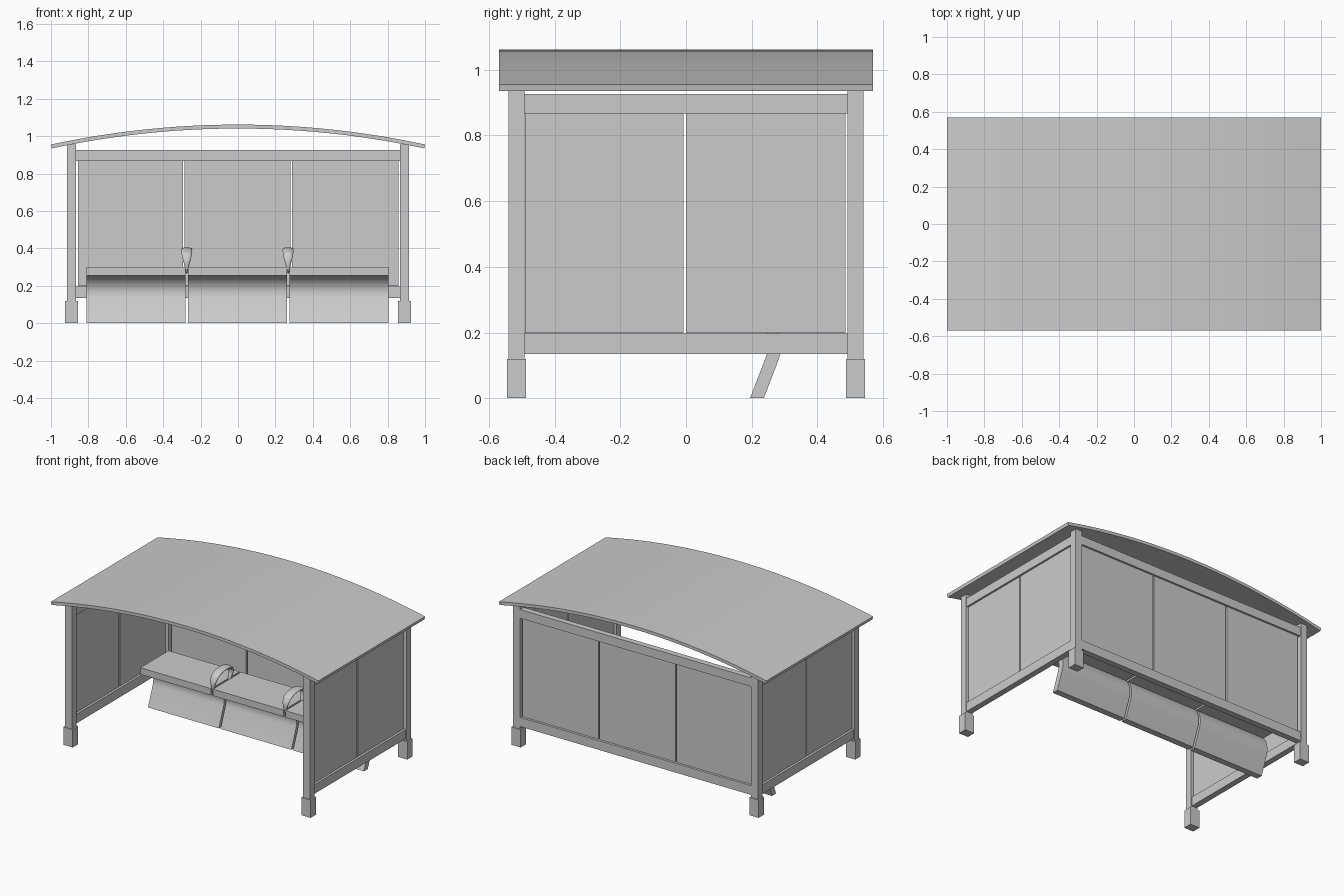
import bpy, bmesh, math
from mathutils import Vector

if "Cube" in bpy.data.objects:
    bpy.data.objects.remove(bpy.data.objects["Cube"])


def finish(name, verts, faces, smooth=False):
    mesh = bpy.data.meshes.new(name)
    bm = bmesh.new()
    vs = [bm.verts.new(v) for v in verts]
    for f in faces:
        bm.faces.new([vs[i] for i in f])
    bmesh.ops.recalc_face_normals(bm, faces=bm.faces)
    bm.to_mesh(mesh)
    bm.free()
    ob = bpy.data.objects.new(name, mesh)
    bpy.context.collection.objects.link(ob)
    if smooth:
        bpy.ops.object.select_all(action='DESELECT')
        ob.select_set(True)
        bpy.context.view_layer.objects.active = ob
        bpy.ops.object.shade_smooth_by_angle(angle=math.radians(35))
    return ob


def loft(name, rings, smooth=False):
    """Skin equal-sized closed rings and cap both ends."""
    n = len(rings[0])
    verts = [v for r in rings for v in r]
    faces = [(k * n + i, k * n + (i + 1) % n, (k + 1) * n + (i + 1) % n, (k + 1) * n + i)
             for k in range(len(rings) - 1) for i in range(n)]
    faces += [tuple(range(n)), tuple(range(len(verts) - n, len(verts)))]
    return finish(name, verts, faces, smooth)


def box(name, x0, x1, y0, y1, z0, z1):
    return loft(name, [[(x0, y0, z), (x1, y0, z), (x1, y1, z), (x0, y1, z)] for z in (z0, z1)])


# Roof: shallow arched sheet
R, T, N = 4.73, 0.021, 24
a = math.asin(0.998 / R)
angles = [-a + 2 * a * i / N for i in range(N + 1)]
rings = []
for t in angles:
    s, c = math.sin(t), math.cos(t)
    zo, zi = 1.062 - R + R * c, 1.062 - R + (R - T) * c
    xo, xi = R * s * 1.002, (R - T) * s * 1.002
    rings.append([(xo, -0.57, zo), (xo, 0.57, zo), (xi, 0.57, zi), (xi, -0.57, zi)])
loft("roof", rings, True)

# Corner posts with thicker feet
for sx in (-1, 1):
    for sy in (-1, 1):
        x, y = 0.89 * sx, 0.516 * sy
        box("post", x - 0.025, x + 0.025, y - 0.024, y + 0.024, 0.12, 0.955)
        box("foot", x - 0.035, x + 0.035, y - 0.029, y + 0.029, 0, 0.12)

# Rails along the back and both sides
for label, z0, z1 in (("bottom", 0.135, 0.197), ("top", 0.867, 0.926)):
    box("back_%s_rail" % label, -0.866, 0.866, 0.496, 0.536, z0, z1)
    for sx in (-1, 1):
        x = 0.89 * sx
        box("side_%s_rail" % label, x - 0.02, x + 0.02, -0.493, 0.493, z0, z1)

# Wall panels: three behind, two per side
for x0, x1 in ((-0.855, -0.295), (-0.286, 0.281), (0.29, 0.857)):
    box("back_panel", x0, x1, 0.509, 0.523, 0.199, 0.867)
for sx in (-1, 1):
    x = 0.89 * sx
    for y0, y1 in ((-0.49, -0.008), (0.0, 0.485)):
        box("side_panel", x - 0.007, x + 0.007, y0, y1, 0.199, 0.867)

# Bench: flat slabs on curved support plates
cy, cz, ri, ro = 0.162, 0.165, 0.09, 0.129


def arc(r, start, end, n=12):
    return [(cy + r * math.cos(math.radians(start + (end - start) * i / n)),
             cz + r * math.sin(math.radians(start + (end - start) * i / n))) for i in range(n + 1)]


support = [(0.195, 0), (0.237, 0)] + arc(ro, -21, 44.2) + arc(ri, 90, -21)
for i in range(3):
    x0 = -0.81 + 0.5425 * i
    x1 = x0 + 0.53
    box("seat_slab", x0, x1, 0.113, 0.415, 0.255, 0.30)
    loft("seat_support", [[(x, y, z) for y, z in support] for x in (x0, x1)], True)

# Armrests: flattened loops, wide on top and narrow at the feet
path = [  # y, z, half width, half thickness
    (0.135, 0.265, 0.007, 0.012), (0.128, 0.300, 0.009, 0.012), (0.122, 0.335, 0.022, 0.012),
    (0.137, 0.372, 0.029, 0.012), (0.180, 0.392, 0.031, 0.012), (0.240, 0.397, 0.031, 0.012),
    (0.290, 0.389, 0.029, 0.012), (0.317, 0.362, 0.026, 0.012), (0.314, 0.328, 0.017, 0.012),
    (0.300, 0.300, 0.009, 0.012), (0.295, 0.265, 0.007, 0.012)]
for x in (-0.274, 0.268):
    rings = []
    for i, (y, z, w, h) in enumerate(path):
        p, q = path[max(i - 1, 0)], path[min(i + 1, len(path) - 1)]
        d = Vector((q[0] - p[0], q[1] - p[1])).normalized()
        ring = []
        for k in range(12):
            t = math.tau * k / 12
            u, v = w * math.cos(t), h * math.sin(t)
            ring.append((x + u, y - d.y * v, z + d.x * v))
        rings.append(ring)
    arm = loft("armrest", rings, True)
    arm.modifiers.new("smooth", 'SUBSURF').levels = 1
